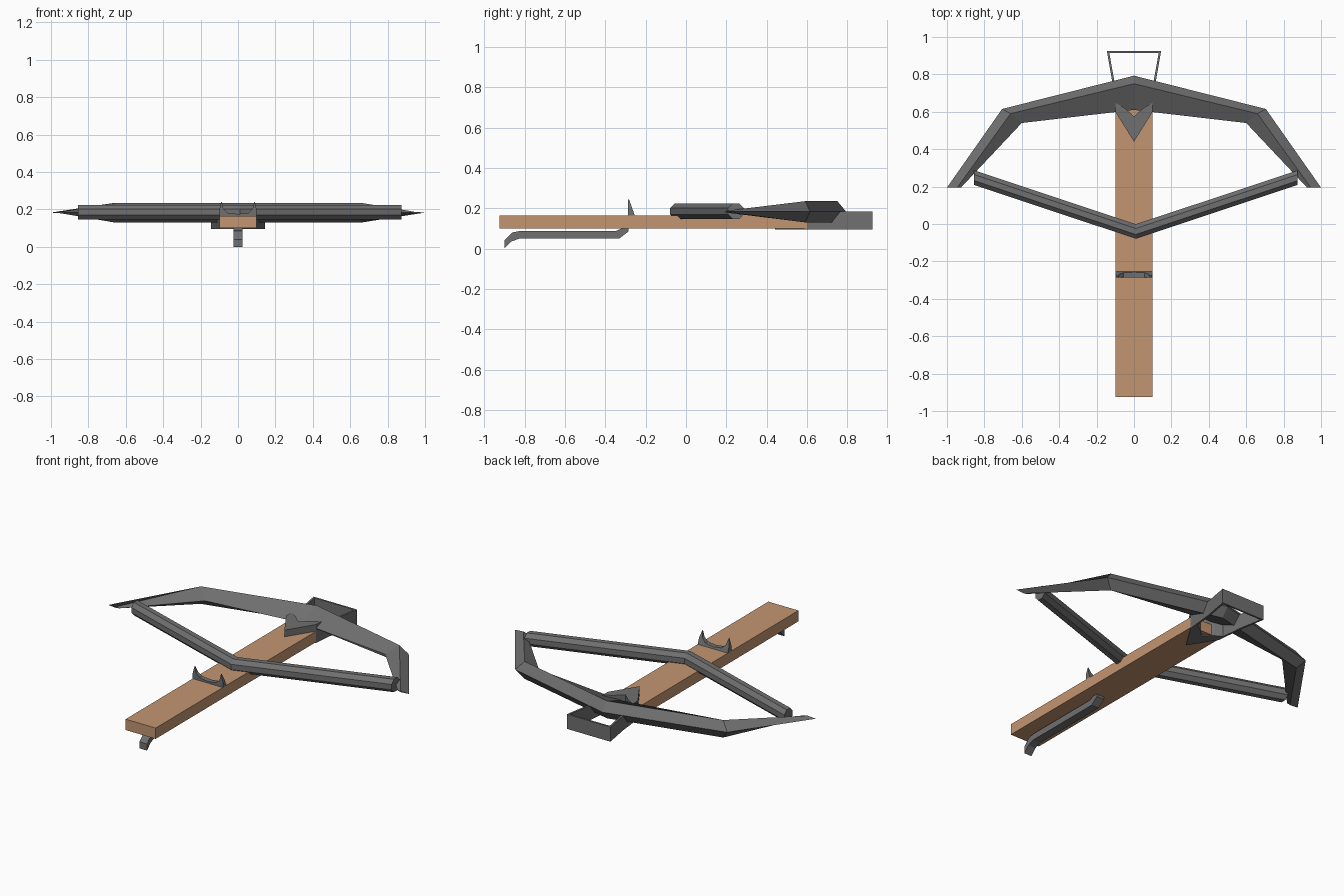
import bpy, bmesh, math

if "Cube" in bpy.data.objects:
    bpy.data.objects.remove(bpy.data.objects["Cube"])


def material(name, rgb):
    m = bpy.data.materials.new(name)
    m.diffuse_color = (*rgb, 1)
    m.use_nodes = True
    m.node_tree.nodes["Principled BSDF"].inputs["Base Color"].default_value = m.diffuse_color
    return m


WOOD = material("wood", (0.55, 0.30, 0.165))
STEEL = material("dark steel", (0.16, 0.16, 0.16))


def finish(name, bm, mat):
    bmesh.ops.recalc_face_normals(bm, faces=bm.faces)
    me = bpy.data.meshes.new(name)
    bm.to_mesh(me)
    bm.free()
    me.materials.append(mat)
    ob = bpy.data.objects.new(name, me)
    bpy.context.collection.objects.link(ob)
    return ob


def loft(name, sections, mat):
    """Skin a list of equal-length rings and cap both ends."""
    bm = bmesh.new()
    rings = [[bm.verts.new(p) for p in s] for s in sections]
    n = len(rings[0])
    for a, b in zip(rings, rings[1:]):
        for i in range(n):
            j = (i + 1) % n
            bm.faces.new((a[i], a[j], b[j], b[i]))
    bm.faces.new(rings[0])
    bm.faces.new(rings[-1][::-1])
    return finish(name, bm, mat)


def mirrored(pts):
    """Continue a half outline (ending on the centre) to the other side."""
    return pts + [(-x, *r) for x, *r in reversed(pts) if abs(x) > 1e-6]


# stock: long plank
loft("stock", [[(-.1, y, .1), (.1, y, .1), (.1, y, .165), (-.1, y, .165)]
               for y in (-.925, .61)], WOOD)

# bow: diamond section (outer, top, inner, bottom) at tip, elbow and centre
ZM = .183
half = [
    [(-1, .195, ZM), (-.945, .195, ZM + .004), (-.925, .195, ZM), (-.945, .195, ZM - .004)],
    [(-.705, .615, ZM), (-.66, .59, .235), (-.6, .54, ZM), (-.66, .59, .13)],
    [(0, .793, ZM), (0, .75, .235), (0, .61, ZM), (0, .75, .13)],
]
other = [[(-x, y, z) for x, y, z in s] for s in half[1::-1]]
loft("bow", half + other, STEEL)

# bowstring: thick octagonal bar with a V bend
R = .039 / math.cos(math.pi / 8)
rings = []
for cx, cy in ((-.855, .248), (.01, -.04), (.875, .248)):
    rings.append([(cx, cy + R * math.cos(a), .185 + R * math.sin(a))
                  for a in (math.pi / 8 + k * math.pi / 4 for k in range(8))])
loft("bowstring", rings, STEEL)

# stirrup: thin upright band in front of the bow
outer = mirrored([(-.1, .6), (-.118, .77), (-.145, .925), (0, .925)])
inner = mirrored([(-.088, .6), (-.106, .77), (-.132, .914), (0, .914)])
loft("stirrup", [[(xo, yo, .095), (xo, yo, .183), (xi, yi, .183), (xi, yi, .095)]
                 for (xo, yo), (xi, yi) in zip(outer, inner)], STEEL)

# bow mount: V-shaped block through the front of the stock
vee = [(-.1, .6), (0, .44), (.1, .6), (.1, .65), (.05, .62), (0, .575), (-.05, .62), (-.1, .65)]
loft("bow_mount", [[(x, y, z) for x, y in vee] for z in (.095, .205)], STEEL)

# rear sight: two-horned plate, thinning from base to tip
sight = mirrored([(-.1, .16), (-.1, .2), (-.088, .243), (-.078, .205), (-.055, .182), (0, .175)])


def back(z):
    return -.252 - .03 * (z - .16) / .083


loft("rear_sight", [[(x, -.287, z) for x, z in sight],
                    [(x, back(z), z) for x, z in sight]], STEEL)

# trigger lever: bent bar under the stock
lever = [(-.9, 0), (-.9, .04), (-.86, .08), (-.82, .088), (-.345, .088), (-.315, .102),
         (-.285, .102), (-.285, .085), (-.33, .05), (-.825, .05), (-.865, .035)]
loft("trigger_lever", [[(x, y, z) for y, z in lever] for x in (-.025, .025)], STEEL)
